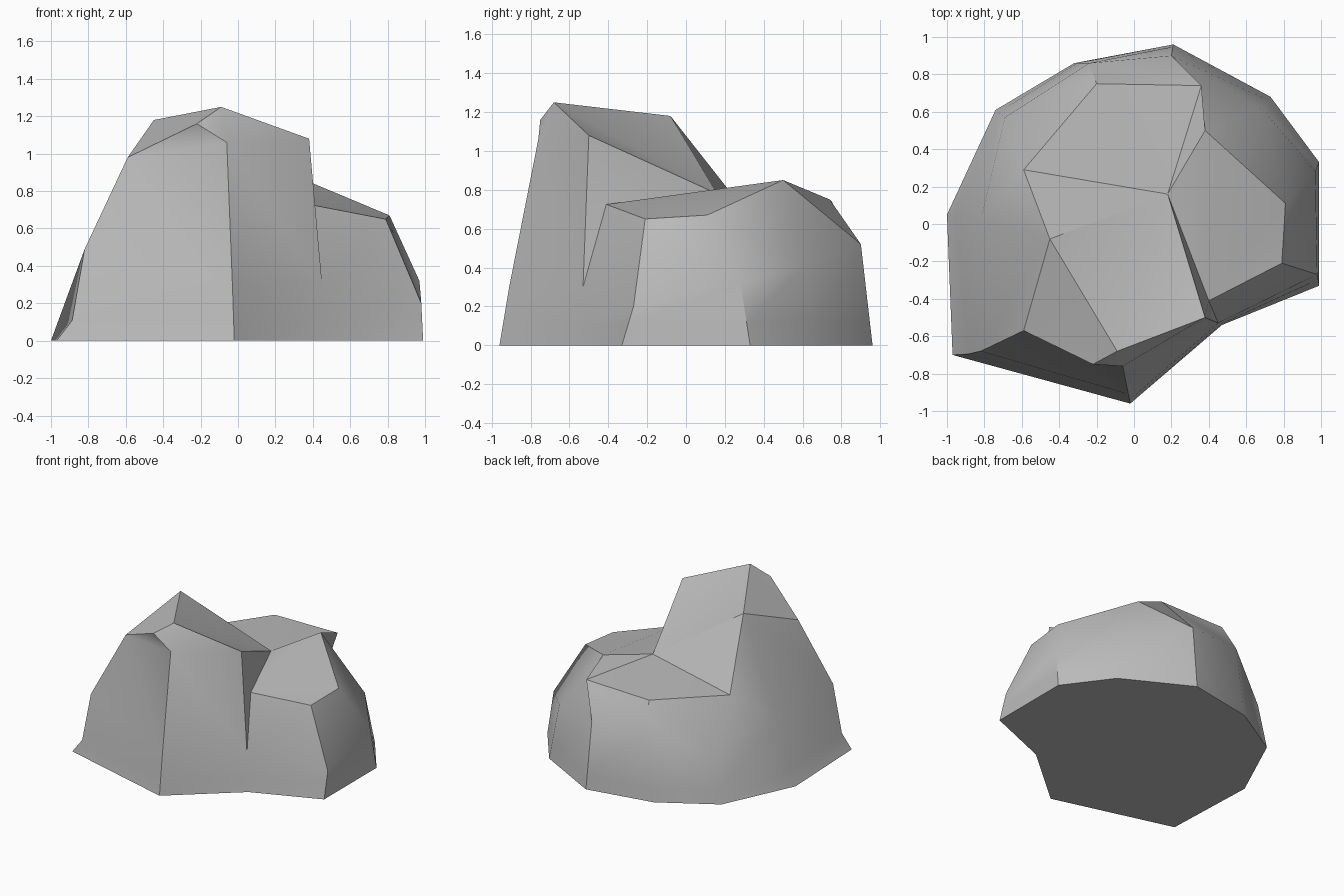
import bpy
import bmesh
import math
from mathutils import Vector

cube = bpy.data.objects.get("Cube")
if cube:
    bpy.data.objects.remove(cube, do_unlink=True)

stone = bpy.data.materials.new("stone grey")
stone.use_nodes = True
colour = (0.5, 0.5, 0.5, 1)
stone.diffuse_color = colour
stone.node_tree.nodes["Principled BSDF"].inputs["Base Color"].default_value = colour

# Outline on the ground, counter-clockwise from the right side
ground = [(-1, .05), (-.97, -.7), (-.02, -.96), (.47, -.54), (.99, -.33),
          (.99, .33), (.73, .68), (.21, .96), (-.32, .86), (-.74, .61)]

# Belt where the walls start to lean in
belt = [(-.82, .02, .49), (-.82, -.68, .49), (-.03, -.91, .3), (.45, -.53, .3), (.98, -.27, .2),
        (.97, .28, .32), (.69, .61, .41), (.2, .9, .52), (-.24, .86, .53), (-.69, .57, .35)]

# Rim where the walls meet the top
rim = [(-.45, -.08, 1.18), (-.59, -.57, .98), (-.06, -.76, 1.06), (.38, -.5, 1.08), (.79, -.21, .65),
       (.81, .11, .67), (.38, .5, .85), (.36, .74, .75), (-.2, .75, .74), (-.59, .29, .71)]

bm = bmesh.new()


def ring(points):
    return [bm.verts.new(p) for p in points]


base = [Vector((x, y, 0)) for x, y in ground]
foot = [b.lerp(Vector(m), m[2] and .11 / m[2]) for b, m in zip(base, belt)]
foot[1].x += .05          # flared toe at the front corner
rings = [ring(base), ring(foot), ring(belt), ring(rim)]
(flank, corner, brow, cliff, ledge_front, ledge_back,
 knob, back_left, back_right, step) = rings[-1]
peak, crest, hollow, notch = ring([(-.09, -.68, 1.25), (-.22, -.75, 1.16),
                                   (.18, .16, .78), (.4, -.41, .725)])

# Walls between the rings
n = len(base)
for low, high in zip(rings, rings[1:]):
    for i in range(n):
        j = (i + 1) % n
        a, b, c, d = low[i], low[j], high[j], high[i]
        if d is cliff:                        # crevice between the two lumps
            bm.faces.new((a, b, c, notch))
            bm.faces.new((a, notch, d))
        elif high is rings[-1]:
            bm.faces.new((a, b, d))
            bm.faces.new((b, c, d))
        else:
            bm.faces.new((a, b, c, d))

# Underside
bm.faces.new(list(reversed(rings[0])))

# Tall lump, hollow and low shelf
for face in [(corner, brow, crest), (crest, brow, peak), (brow, cliff, peak),
             (cliff, hollow, peak), (hollow, flank, peak), (flank, corner, peak),
             (corner, crest, peak), (hollow, step, flank),
             (hollow, back_right, step), (hollow, back_left, back_right),
             (hollow, knob, back_left), (hollow, notch, knob),
             (cliff, notch, hollow), (notch, ledge_front, ledge_back),
             (notch, ledge_back, knob)]:
    bm.faces.new(face)

bmesh.ops.recalc_face_normals(bm, faces=bm.faces)
mesh = bpy.data.meshes.new("boulder")
bm.to_mesh(mesh)
bm.free()
mesh.materials.append(stone)
boulder = bpy.data.objects.new("boulder", mesh)
bpy.context.collection.objects.link(boulder)

bpy.ops.object.select_all(action="DESELECT")
boulder.select_set(True)
bpy.context.view_layer.objects.active = boulder
bpy.ops.object.shade_smooth_by_angle(angle=math.radians(35))
